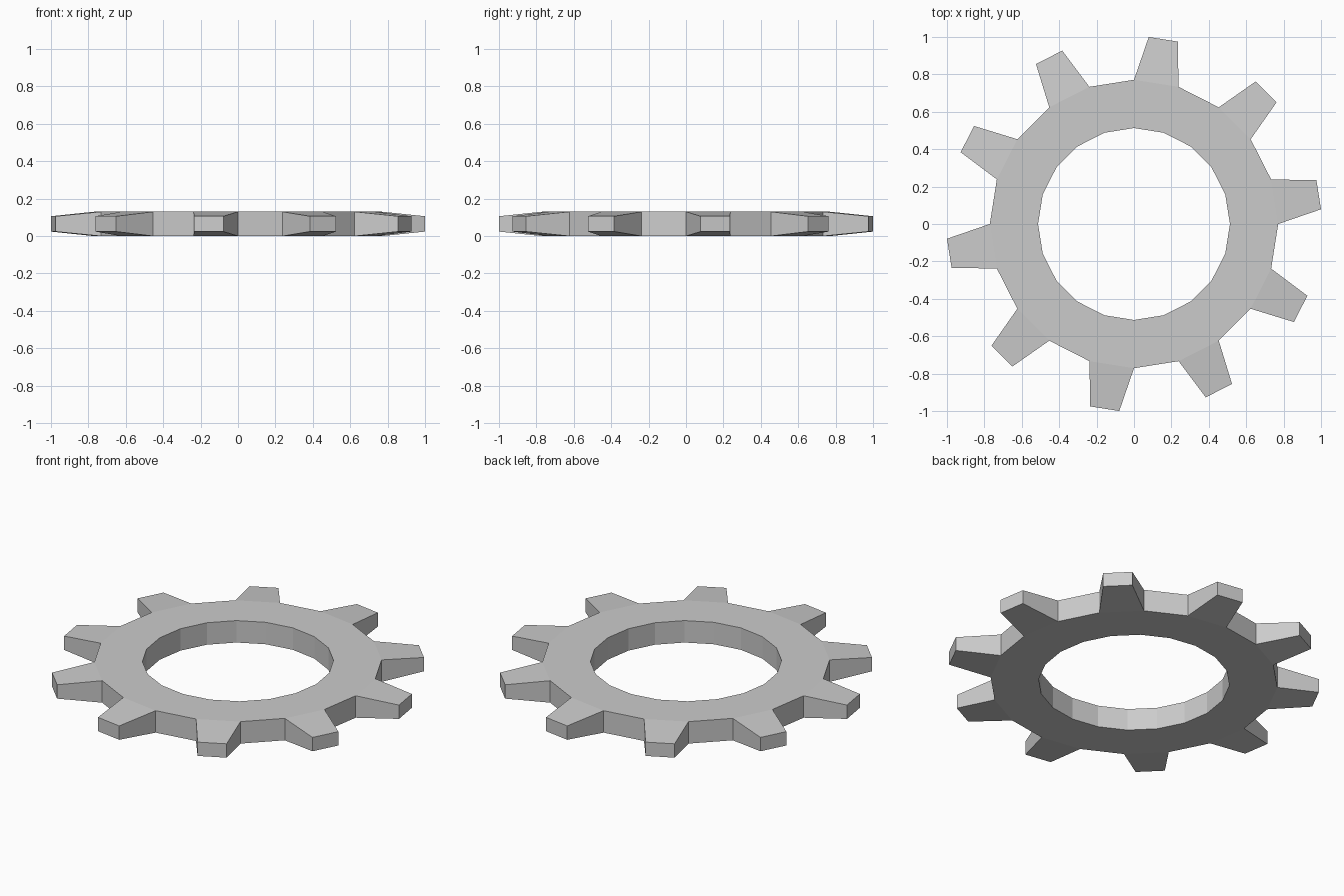
import bpy, bmesh
from math import radians, cos, sin

if "Cube" in bpy.data.objects:
    bpy.data.objects.remove(bpy.data.objects["Cube"])

TEETH = 10
N = TEETH * 2          # ring segments, every other one carries a tooth
STEP = 360 / N
R_HOLE, R_ROOT, R_TIP = 0.513, 0.771, 1.003
HEIGHT, TIP_LOW, TIP_HIGH = 0.13, 0.024, 0.106

bm = bmesh.new()


def pair(radius, degrees, low, high):
    """Bottom and top vertex at one polar position."""
    a = radians(degrees)
    return [bm.verts.new((radius * cos(a), radius * sin(a), z)) for z in (low, high)]


hole = [pair(R_HOLE, i * STEP, 0, HEIGHT) for i in range(N)]
root = [pair(R_ROOT, i * STEP, 0, HEIGHT) for i in range(N)]


def slab(a, b, c, d):
    """Top and bottom faces over four vertex pairs, counter-clockwise."""
    bm.faces.new([p[1] for p in (a, b, c, d)])
    bm.faces.new([p[0] for p in (d, c, b, a)])


def wall(a, b):
    bm.faces.new((a[0], b[0], b[1], a[1]))


for i in range(N):
    j = (i + 1) % N
    # flat ring and hole wall
    slab(hole[i], root[i], root[j], hole[j])
    wall(hole[j], hole[i])
    if i % 2:
        # valley between teeth
        wall(root[i], root[j])
    else:
        # tapered tooth
        t0 = pair(R_TIP, (i + 0.25) * STEP, TIP_LOW, TIP_HIGH)
        t1 = pair(R_TIP, (i + 0.75) * STEP, TIP_LOW, TIP_HIGH)
        slab(root[i], t0, t1, root[j])
        wall(root[i], t0)
        wall(t0, t1)
        wall(t1, root[j])

bmesh.ops.recalc_face_normals(bm, faces=bm.faces)
mesh = bpy.data.meshes.new("gear_ring")
bm.to_mesh(mesh)
bm.free()
bpy.context.collection.objects.link(bpy.data.objects.new("gear_ring", mesh))
